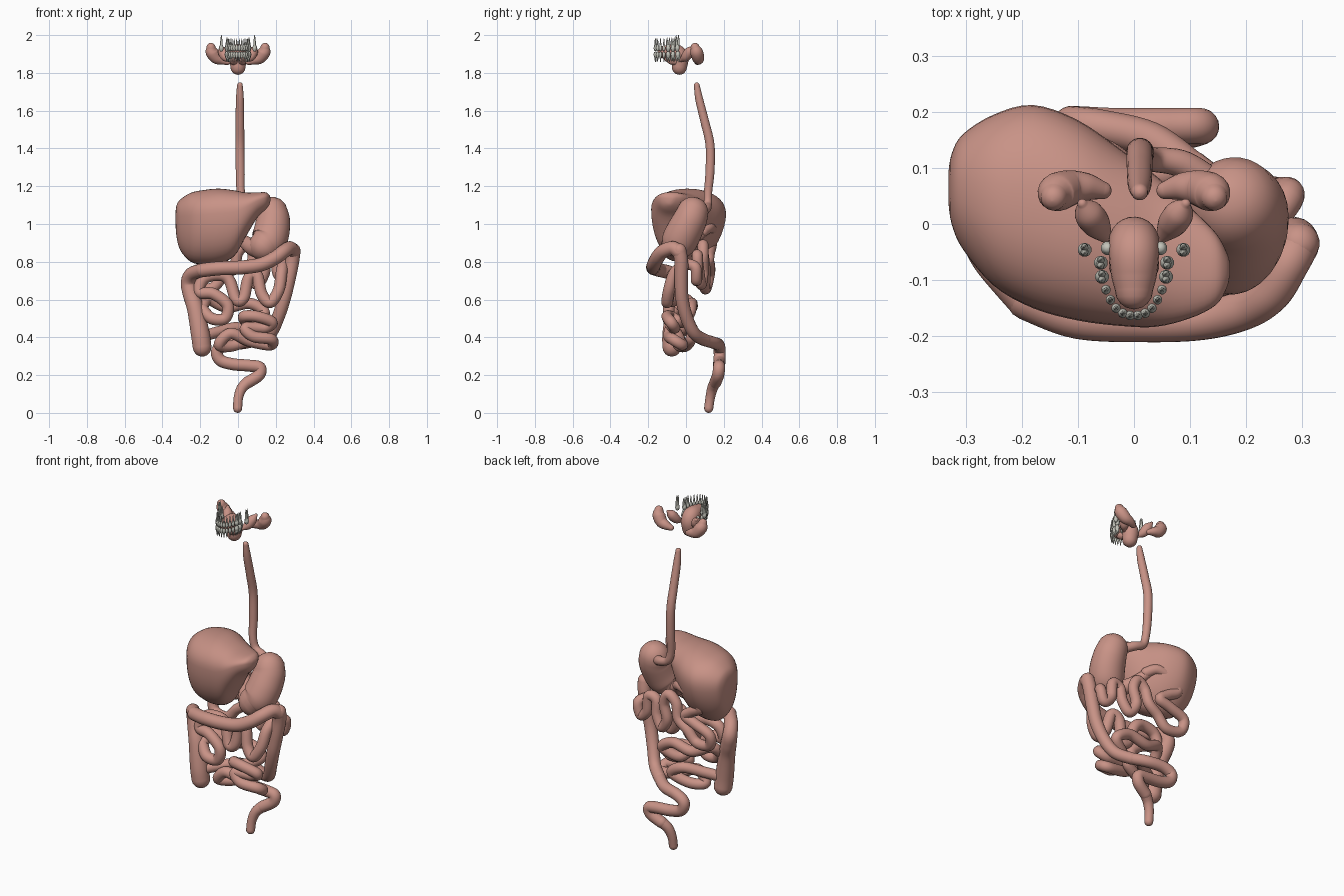
import bpy, bmesh, math
from mathutils import Vector


def material(name, rgb):
    m = bpy.data.materials.new(name)
    m.diffuse_color = (*rgb, 1)
    return m


FLESH = material("flesh", (0.58, 0.29, 0.24))
ENAMEL = material("enamel", (0.55, 0.55, 0.49))


def smooth(pts, steps):
    """Catmull-Rom through tuples of any length."""
    p = [pts[0]] + list(pts) + [pts[-1]]
    out = []
    for i in range(1, len(p) - 2):
        for k in range(steps):
            t = k / steps
            out.append([0.5 * (2 * b + (c - a) * t + (2 * a - 5 * b + 4 * c - d) * t * t
                               + (3 * b - a - 3 * c + d) * t ** 3)
                        for a, b, c, d in zip(*p[i - 1:i + 3])])
    out.append(list(pts[-1]))
    return out


def loft(name, rings, mat):
    """Skin a list of rings, close both ends."""
    bm = bmesh.new()
    vs = [[bm.verts.new(v) for v in ring] for ring in rings]
    n = len(vs[0])
    for a, b in zip(vs, vs[1:]):
        for i in range(n):
            bm.faces.new((a[i], a[(i + 1) % n], b[(i + 1) % n], b[i]))
    bm.faces.new(vs[0])
    bm.faces.new(vs[-1])
    bmesh.ops.recalc_face_normals(bm, faces=bm.faces)
    for f in bm.faces:
        f.smooth = True
    me = bpy.data.meshes.new(name)
    bm.to_mesh(me)
    bm.free()
    me.materials.append(mat)
    ob = bpy.data.objects.new(name, me)
    bpy.context.collection.objects.link(ob)
    return ob


def tube(name, pts, r=None, mat=FLESH, sides=20, steps=7):
    """Round-ended tube along a path of (x, y, z[, radius])."""
    if r:
        pts = [(*p, r) for p in pts]
    path = [(Vector(q[:3]), max(q[3], 0.001)) for q in smooth(pts, steps)]
    c = [q[0] for q in path]
    tan = [(c[min(i + 1, len(c) - 1)] - c[max(i - 1, 0)]).normalized() for i in range(len(c))]
    cap = [math.radians(a) for a in (4, 25, 45, 68)]
    (s, rs), (e, re) = path[0], path[-1]
    st = [(s - tan[0] * rs * math.cos(a), rs * math.sin(a), tan[0]) for a in cap]
    st += [(q, w, t) for (q, w), t in zip(path, tan)]
    st += [(e + tan[-1] * re * math.cos(a), re * math.sin(a), tan[-1]) for a in reversed(cap)]
    u = tan[0].orthogonal().normalized()
    rings = []
    for q, w, t in st:
        u = (u - t * u.dot(t)).normalized()
        v = t.cross(u)
        rings.append([q + (u * math.cos(a) + v * math.sin(a)) * w
                      for a in (2 * math.pi * i / sides for i in range(sides))])
    return loft(name, rings, mat)


# Esophagus
tube("esophagus", [(.01, .057, 1.735, .015), (.01, .07, 1.66, .021), (.01, .1, 1.54, .023),
                   (.01, .127, 1.42, .024), (.012, .127, 1.28, .024), (.015, .117, 1.17, .022),
                   (.035, .115, 1.105, .022), (.09, .105, 1.08, .025), (.15, .06, 1.06, .03)])

# Stomach body, and the outlet leading back to the duodenum
tube("stomach", [(.18, .035, 1.06, .084), (.185, .02, 1.02, .09), (.178, -.01, .96, .095),
                 (.162, -.035, .91, .095), (.14, -.05, .885, .083)], sides=32, steps=8)
tube("pylorus", [(.13, -.05, .882, .078), (.08, -.03, .88, .05), (.03, .03, .91, .033),
                 (-.02, .09, .96, .028)], sides=24, steps=8)

# Liver: stations of x, front y, back y, bottom z, top z
stations = [(-.331, .04, .09, 1.0, 1.06), (-.325, -.0, .125, .93, 1.1), (-.305, -.045, .16, .86, 1.13),
            (-.25, -.11, .195, .8, 1.165), (-.18, -.15, .212, .785, 1.18), (-.1, -.172, .185, .79, 1.187),
            (-.02, -.182, .13, .83, 1.178), (.04, -.183, .085, .93, 1.167), (.1, -.168, .03, 1.03, 1.167),
            (.145, -.145, -.015, 1.075, 1.168), (.165, -.115, -.05, 1.1, 1.155), (.171, -.09, -.07, 1.12, 1.14)]
rings = []
for x, y0, y1, z0, z1 in smooth(stations, 4):
    zm = z1 - .33 * (z1 - z0)
    ring = []
    for i in range(40):
        a = 2 * math.pi * i / 40
        ca, sa = math.cos(a), math.sin(a)
        # the rear underside is flatter than the rest
        p = 1.2 if ca > 0 and sa < 0 else .9
        yy = math.copysign(abs(ca) ** p, ca)
        zz = math.copysign(abs(sa) ** p, sa) * ((z1 - zm) if sa > 0 else (zm - z0))
        ring.append((x, (y0 + y1) / 2 + yy * (y1 - y0) / 2, zm + zz))
    rings.append(ring)
loft("liver", rings, FLESH)

# Small intestine, upper rear coils
tube("duodenum", [(-.01, .09, .96), (-.06, .125, .98), (-.14, .14, .95), (-.19, .135, .89), (-.13, .125, .85),
                  (-.08, .12, .81), (-.15, .125, .78), (-.24, .125, .74), (-.23, .11, .67), (-.14, .1, .66),
                  (-.08, .1, .72), (-.02, .1, .77), (.0, .09, .85), (.05, .09, .89), (.08, .09, .83),
                  (.06, .09, .74), (.1, .08, .68), (.14, .07, .74), (.15, .06, .82), (.2, .06, .83),
                  (.21, .06, .74), (.255, .055, .7), (.275, .05, .77), (.24, 0, .79)], .029)
# Small intestine, front coils
tube("jejunum", [(.24, 0, .79), (.23, -.06, .74), (.215, -.09, .65), (.17, -.1, .585), (.125, -.09, .63),
                 (.1, -.07, .73), (.055, -.06, .71), (.03, -.07, .61), (-.01, -.07, .6), (-.045, -.05, .7),
                 (-.1, -.05, .73), (-.18, -.05, .71), (-.205, -.06, .64), (-.13, -.08, .63),
                 (-.055, -.09, .57), (-.07, -.09, .5), (-.14, -.09, .5), (-.19, -.06, .55)], .031)
tube("ileum", [(-.19, -.06, .55), (-.16, 0, .6), (-.06, .03, .56), (.06, .03, .58), (.14, .02, .53),
               (.06, -.02, .48), (.03, -.08, .51), (.1, -.1, .51), (.18, -.08, .48), (.14, -.06, .45),
               (.04, -.08, .45), (.08, -.09, .405), (.175, -.07, .39), (.17, -.02, .36),
               (.06, -.03, .38), (-.04, -.05, .42), (-.1, -.04, .36), (-.03, 0, .355), (.07, .03, .4),
               (0, .03, .45), (-.1, -.02, .43), (-.17, -.06, .41)], .03)

# Large intestine
tube("ascending_colon", [(-.19, -.075, .348, .05), (-.2, -.075, .42, .05), (-.225, -.06, .55, .045),
                         (-.25, -.04, .63, .043), (-.263, -.035, .69, .04), (-.245, -.07, .735, .037),
                         (-.19, -.135, .755, .036)])
tube("transverse_colon", [(-.19, -.135, .755), (-.1, -.168, .765), (.02, -.174, .77), (.12, -.17, .785),
                          (.195, -.152, .82), (.243, -.122, .855), (.275, -.07, .872), (.294, -.035, .85)], .037)
tube("descending_colon", [(.294, -.035, .86, .037), (.287, -.025, .8, .037), (.267, -.025, .7, .036),
                          (.243, -.02, .6, .035), (.21, .005, .5, .034), (.17, .045, .42, .033),
                          (.1, .1, .385, .033)])
tube("sigmoid_colon", [(.1, .1, .385), (.03, .15, .37), (-.06, .172, .36), (-.11, .178, .33),
                       (-.095, .178, .28), (-.03, .175, .258), (.06, .175, .25), (.115, .175, .24),
                       (.11, .17, .2), (.05, .155, .16)], .032)
tube("rectum", [(.055, .157, .165, .031), (.02, .14, .13, .028), (.002, .128, .08, .025),
                (-.002, .12, .024, .024)])

# Tongue
tube("tongue", [(0, -.118, 1.91, .034), (0, -.09, 1.908, .041), (0, -.05, 1.905, .045),
                (0, -.032, 1.875, .045), (0, -.035, 1.83, .04)], sides=24)

# Salivary glands and teeth, mirrored
arch = [(.007, -.163), (.02, -.159), (.032, -.15), (.042, -.135), (.05, -.117), (.057, -.094), (.059, -.069)]
for side, s in (("right", -1), ("left", 1)):
    tube(side + "_parotid_gland", [(s * .143, .048, 1.935, .024), (s * .138, .056, 1.91, .034),
                                   (s * .115, .064, 1.88, .032), (s * .085, .066, 1.868, .025),
                                   (s * .056, .06, 1.858, .016)])
    tube(side + "_submandibular_gland", [(s * .092, .036, 1.935, .009), (s * .082, .02, 1.915, .025),
                                         (s * .066, -.002, 1.885, .025), (s * .048, -.026, 1.868, .01)])
    tube(side + "_sublingual_gland", [(s * .02, -.1, 1.872, .013), (s * .023, -.075, 1.865, .022),
                                      (s * .023, -.05, 1.855, .015)])
    for row, d in (("upper", 1), ("lower", -1)):
        spots = arch + [(.088, -.046) if d > 0 else (.047, -.043)]
        for i, (x, y) in enumerate(spots):
            molar = i > 4
            w = .0125 if molar else .0085
            root = (.077 if i == 7 else .062 if molar else .058) if d > 0 else .046
            z = 1.914 + d * .009
            tube(f"{side}_{row}_tooth_{i + 1}", [(s * x, y, z, w * .85), (s * x, y, z + d * .008, w),
                                                 (s * x, y, z + d * .02, w * .75)],
                 mat=ENAMEL, sides=12, steps=3)
            # one root, or two on the molars
            for k, off in enumerate((-.006, .006) if molar else (0,)):
                tube(f"{side}_{row}_root_{i + 1}_{k + 1}",
                     [(s * x, y + off * .6, z + d * .018, w * .6),
                      (s * x, y + off, z + d * (root * .65), w * .45),
                      (s * x, y + off, z + d * root, .0015)], mat=ENAMEL, sides=8, steps=3)
